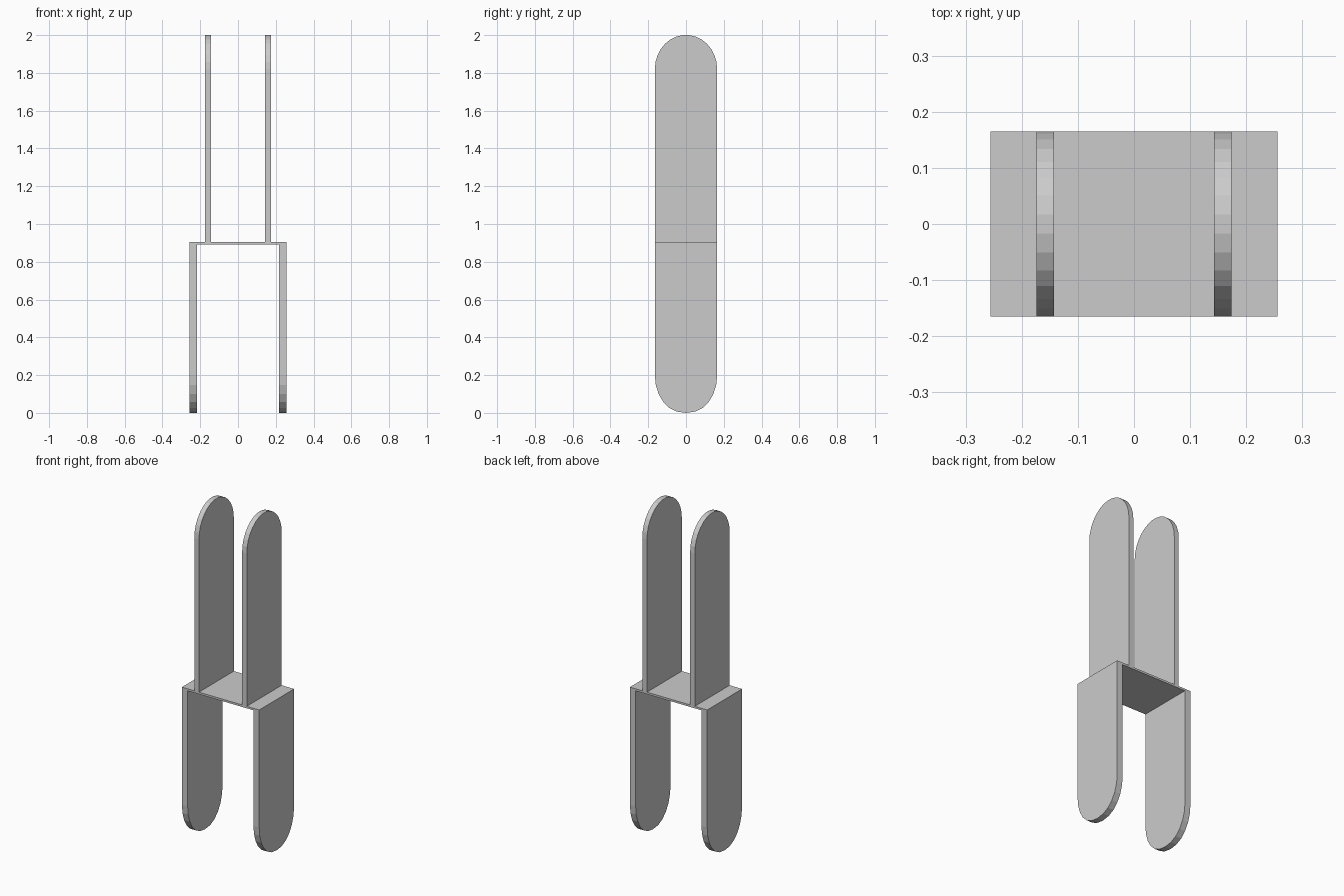
import bpy, bmesh, math

if "Cube" in bpy.data.objects:
    bpy.data.objects.remove(bpy.data.objects["Cube"])

HALF_Y = 0.165      # half depth of every part
PLATE_TOP = 0.904
PLATE_BOTTOM = 0.892


def rounded_end(z_shoulder, z_tip, steps, fullness=1.0):
    """Half-ellipse outline from +y shoulder over the tip to -y shoulder."""
    pts = []
    for i in range(steps + 1):
        a = math.pi * i / steps
        c = math.cos(a)
        y = HALF_Y * math.copysign(abs(c) ** fullness, c)
        pts.append((y, z_shoulder + (z_tip - z_shoulder) * math.sin(a)))
    return pts


def slab(name, profile, x0, x1, mirror=False):
    """Extrude a (y, z) outline from x0 to x1, optionally mirrored across x."""
    bm = bmesh.new()
    face = bm.faces.new([bm.verts.new((x0, y, z)) for y, z in profile])
    ext = bmesh.ops.extrude_face_region(bm, geom=[face], use_keep_orig=True)
    verts = [v for v in ext["geom"] if isinstance(v, bmesh.types.BMVert)]
    bmesh.ops.translate(bm, verts=verts, vec=(x1 - x0, 0, 0))
    bmesh.ops.recalc_face_normals(bm, faces=bm.faces)
    mesh = bpy.data.meshes.new(name)
    bm.to_mesh(mesh)
    bm.free()
    obj = bpy.data.objects.new(name, mesh)
    bpy.context.collection.objects.link(obj)
    if mirror:
        mod = obj.modifiers.new("mirror", 'MIRROR')
        mod.use_axis[0] = True
        mod.use_mirror_merge = False
    return obj


# Lower pair of legs, rounded at the bottom
leg = rounded_end(0.2, 0.0, 12, 0.9) + [(-HALF_Y, PLATE_TOP), (HALF_Y, PLATE_TOP)]
slab("lower_legs", leg, 0.218, 0.256, mirror=True)

# Thin plate bridging the legs
plate = [(-HALF_Y, PLATE_BOTTOM), (HALF_Y, PLATE_BOTTOM),
         (HALF_Y, PLATE_TOP), (-HALF_Y, PLATE_TOP)]
slab("bridge_plate", plate, -0.218, 0.218)

# Upper pair of tabs, rounded at the top (odd steps: scale so the flat tip reaches z = 2)
STEPS = 15
tip = 1.82 + 0.18 / math.cos(math.pi / (2 * STEPS))
tab = rounded_end(1.82, tip, STEPS) + [(-HALF_Y, PLATE_TOP), (HALF_Y, PLATE_TOP)]
slab("upper_tabs", tab, 0.143, 0.174, mirror=True)
